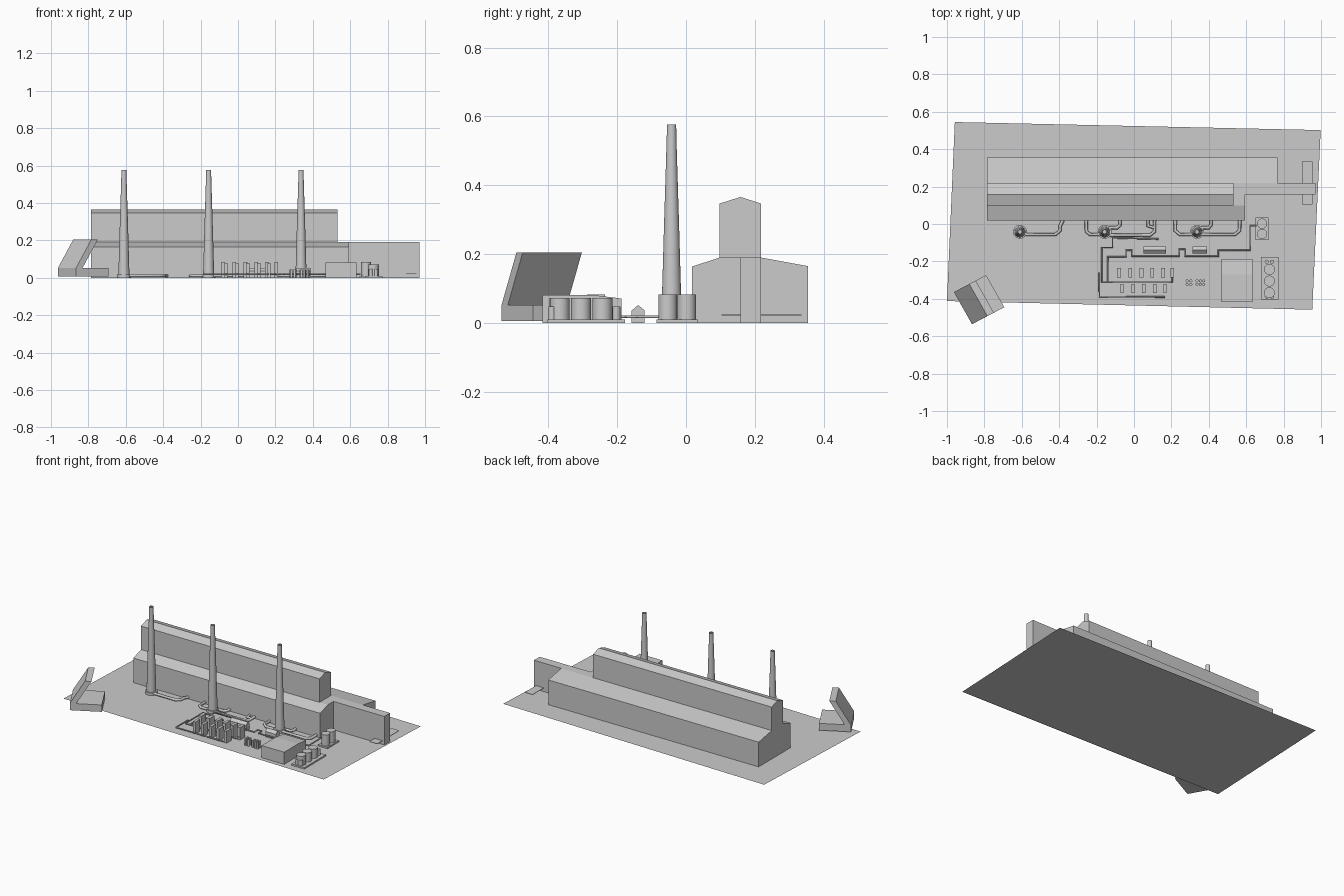
import bpy, bmesh
from mathutils import Vector

if "Cube" in bpy.data.objects:
    bpy.data.objects.remove(bpy.data.objects["Cube"])


def make(name, bm):
    bmesh.ops.recalc_face_normals(bm, faces=bm.faces)
    me = bpy.data.meshes.new(name)
    bm.to_mesh(me)
    bm.free()
    ob = bpy.data.objects.new(name, me)
    bpy.context.collection.objects.link(ob)
    return ob


def extrude(name, points, direction):
    """Sweep a closed 3D profile along a direction."""
    bm = bmesh.new()
    face = bm.faces.new([bm.verts.new(p) for p in points])
    new = bmesh.ops.extrude_face_region(bm, geom=[face], use_keep_orig=True)
    moved = [v for v in new["geom"] if isinstance(v, bmesh.types.BMVert)]
    bmesh.ops.translate(bm, verts=moved, vec=Vector(direction))
    return make(name, bm)


def prism(name, x0, x1, yz):
    return extrude(name, [(x0, y, z) for y, z in yz], (x1 - x0, 0, 0))


def box(name, x0, x1, y0, y1, z0, z1):
    return prism(name, x0, x1, [(y0, z0), (y1, z0), (y1, z1), (y0, z1)])


def lathe(name, x, y, profile, sides=24):
    """Stack of rings, (radius, height), capped at both ends."""
    bm = bmesh.new()
    rings = []
    for r, z in profile:
        c = bmesh.ops.create_circle(bm, segments=sides, radius=r)["verts"]
        for v in c:
            v.co += Vector((x, y, z))
        rings.append(c)
    for a, b in zip(rings, rings[1:]):
        for i in range(sides):
            j = (i + 1) % sides
            bm.faces.new((a[i], a[j], b[j], b[i]))
    bm.faces.new(rings[0])
    bm.faces.new(rings[-1])
    ob = make(name, bm)
    bpy.context.view_layer.objects.active = ob
    bpy.ops.object.select_all(action='DESELECT')
    ob.select_set(True)
    bpy.ops.object.shade_smooth_by_angle()
    return ob


def pipe(name, pts, r, z):
    cu = bpy.data.curves.new(name, 'CURVE')
    cu.dimensions = '3D'
    cu.bevel_depth = r
    cu.bevel_resolution = 1
    cu.use_fill_caps = True
    sp = cu.splines.new('POLY')
    sp.points.add(len(pts) - 1)
    for p, (x, y) in zip(sp.points, pts):
        p.co = (x, y, z, 1)
    ob = bpy.data.objects.new(name, cu)
    bpy.context.collection.objects.link(ob)
    bpy.ops.object.select_all(action='DESELECT')
    bpy.context.view_layer.objects.active = ob
    ob.select_set(True)
    bpy.ops.object.convert(target='MESH')


# Ground plate
bm = bmesh.new()
bm.faces.new([bm.verts.new((x, y, 0)) for x, y in
              ((-1, -.412), (.953, -.458), (.998, .502), (-.958, .545))])
make("ground_plate", bm)

# Main hall: front aisle, tall nave, rear aisle and side wing
prism("front_hall", -.785, .594, [(.018, 0), (.16, 0), (.16, .19), (.098, .19), (.018, .164)])
prism("tall_hall", -.785, .533, [(.098, 0), (.218, 0), (.218, .347), (.158, .366), (.098, .347)])
prism("rear_hall", -.785, .768, [(.218, 0), (.355, 0), (.355, .165), (.218, .19)])
box("side_wing", .533, .97, .158, .218, 0, .19)
box("side_canopy", .898, .955, .103, .335, .022, .025)

# Chimneys with footings
for i, x in enumerate((-.61, -.157, .337)):
    lathe(f"chimney_{i}", x, -.042, [(.030, 0), (.022, .28), (.014, .54), (.0135, .577),
                                     (.009, .577), (.009, .56)])
    lathe(f"chimney_footing_{i}", x, -.042, [(.037, 0), (.037, .018)])

# Large flue ducts between chimneys and hall
flues = [
    [(-.60, -.056), (-.42, -.056), (-.395, -.035), (-.395, -.01), (-.38, .02)],
    [(-.16, -.056), (-.235, -.056), (-.255, -.04), (-.255, .02)],
    [(-.16, -.02), (-.09, -.02), (-.075, -.005), (-.075, .02)],
    [(-.15, -.06), (.085, -.06), (.11, -.04), (.11, .02)],
    [(.11, -.02), (.075, -.01), (.075, .02)],
    [(.34, -.056), (.245, -.056), (.22, -.035), (.22, .02)],
    [(.34, -.02), (.40, -.02), (.412, -.005), (.412, .02)],
    [(.34, -.056), (.54, -.056), (.565, -.035), (.565, .02)],
]
for i, p in enumerate(flues):
    pipe(f"flue_duct_{i}", p, .009, .011)

# Thin service pipes around the yard
lines = [
    [(.13, -.08), (-.115, -.075), (-.115, -.125), (-.172, -.125), (-.172, -.31), (.205, -.31), (.205, -.26)],
    [(-.14, -.31), (-.14, -.175), (-.043, -.175), (-.043, -.14), (-.01, -.14), (-.01, -.172),
     (.24, -.172), (.24, -.135), (.272, -.135), (.272, -.172), (.45, -.172), (.45, -.14),
     (.62, -.14), (.62, -.01), (.655, -.01)],
    [(-.185, -.26), (-.185, -.39), (.165, -.39)],
]
for i, p in enumerate(lines):
    pipe(f"service_pipe_{i}", p, .0045, .018)

# Two rows of yard cabinets
for i, x in enumerate((-.08, -.02, .04, .098, .155, .205)):
    box(f"rear_cabinet_{i}", x - .01, x + .01, -.287, -.235, 0, .083)
for i, x in enumerate((-.064, -.005, .053, .11, .166)):
    box(f"front_cabinet_{i}", x - .009, x + .009, -.37, -.32, 0, .08)

# Small drums
for i, x in enumerate((.284, .304, .337, .355, .373)):
    for j, y in enumerate((-.304, -.323)):
        lathe(f"drum_{i}_{j}", x, y, [(.008, 0), (.008, .045)], 12)

# Gabled sheds
for i, (x0, x1) in enumerate(((.05, .17), (.312, .39))):
    prism(f"shed_{i}", x0, x1, [(-.158, 0), (-.12, 0), (-.12, .036), (-.139, .052), (-.158, .036)])

# Workshop
prism("workshop", .467, .633, [(-.417, 0), (-.187, 0), (-.187, .071), (-.27, .081), (-.417, .081)])

# Storage tanks on plinths
box("tank_plinth_rear", .65, .72, -.085, .035, 0, .01)
for i, y in enumerate((-.053, .002)):
    lathe(f"rear_tank_{i}", .685, y, [(.027, .01), (.027, .083)])
box("tank_plinth_front", .678, .772, -.403, -.177, 0, .01)
for i, y in enumerate((-.367, -.305, -.243)):
    lathe(f"front_tank_{i}", .724, y, [(.029, .01), (.029, .072)])
for i, x in enumerate((.71, .738)):
    for j, y in enumerate((-.389, -.202)):
        lathe(f"small_tank_{i}_{j}", x, y, [(.011, .01), (.011, .048)], 16)

# Leaning slab with foot, turned on the ground
corner, along = Vector((-.963, -.364, 0)), Vector((.173, .091, 0)).normalized()
slab = [(0, .006), (0, .052), (.093, .205), (.132, .205), (.039, .052), (.195, .052), (.195, .006)]
extrude("leaning_slab", [corner + along * s + Vector((0, 0, z)) for s, z in slab], (.097, -.172, 0))
